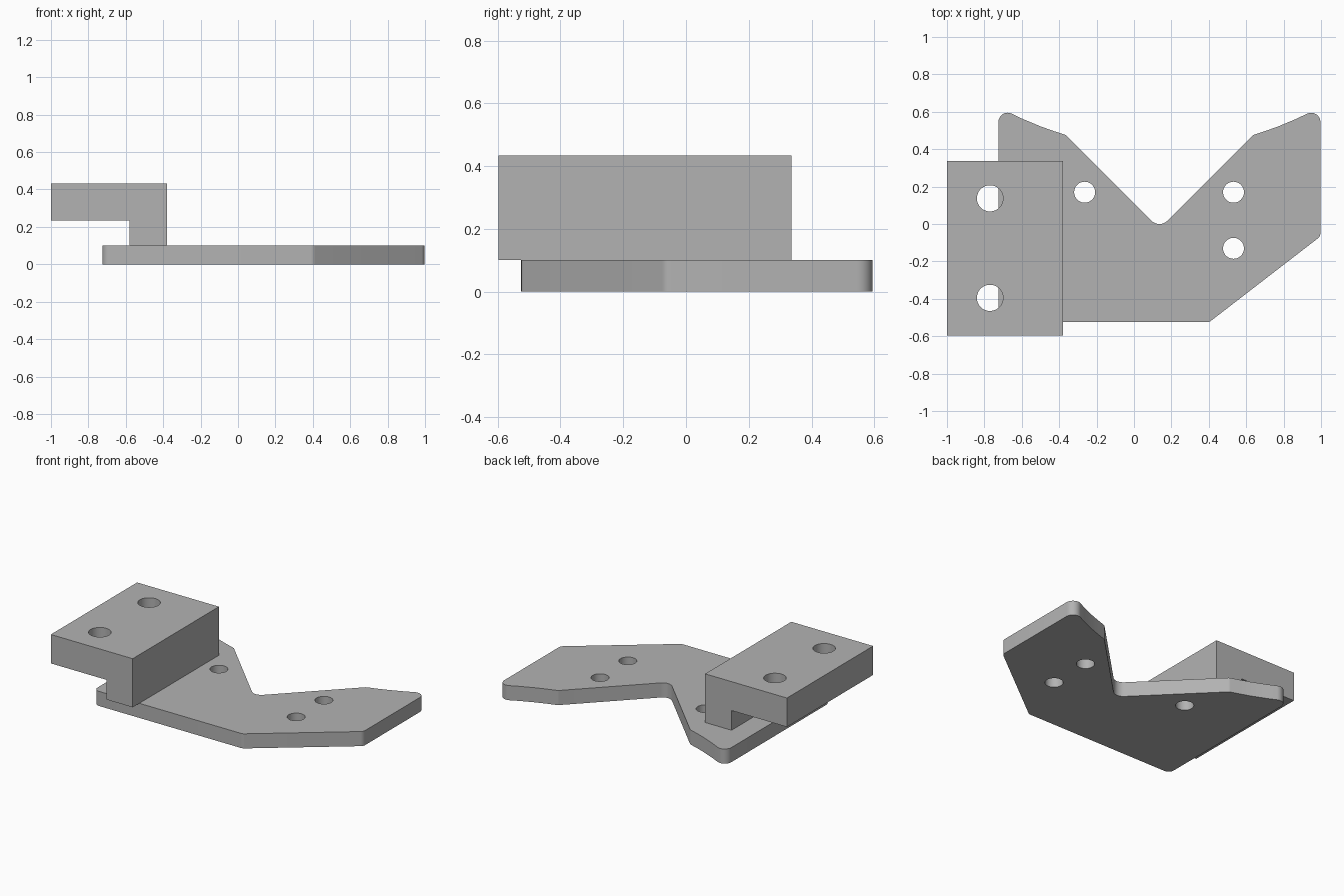
import bpy
import bmesh
import math
from mathutils import Vector

if "Cube" in bpy.data.objects:
    bpy.data.objects.remove(bpy.data.objects["Cube"], do_unlink=True)

grey = bpy.data.materials.new("plain grey")
grey.use_nodes = True
GREY = (0.45, 0.45, 0.45, 1)
grey.diffuse_color = GREY
grey.node_tree.nodes["Principled BSDF"].inputs["Base Color"].default_value = GREY


def fillet(corners, steps=8):
    """Round each (x, y, radius) corner of a closed outline."""
    out = []
    for i, (x, y, r) in enumerate(corners):
        p = Vector((x, y))
        if r == 0:
            out.append(p)
            continue
        a = (Vector(corners[i - 1][:2]) - p).normalized()
        b = (Vector(corners[(i + 1) % len(corners)][:2]) - p).normalized()
        half = a.angle(b) / 2
        centre = p + (a + b).normalized() * r / math.sin(half)
        start = p + a * r / math.tan(half) - centre
        end = p + b * r / math.tan(half) - centre
        turn = math.atan2(start.x * end.y - start.y * end.x, start.dot(end))
        for k in range(steps + 1):
            t = turn * k / steps
            c, s = math.cos(t), math.sin(t)
            out.append(centre + Vector((c * start.x - s * start.y,
                                        s * start.x + c * start.y)))
    return out


def extrude(name, points, offset):
    """Solid made by sweeping a flat outline of 3D points along offset."""
    bm = bmesh.new()
    face = bm.faces.new([bm.verts.new(p) for p in points])
    swept = bmesh.ops.extrude_face_region(bm, geom=[face])["geom"]
    bmesh.ops.translate(bm, vec=offset,
                        verts=[v for v in swept if isinstance(v, bmesh.types.BMVert)])
    bmesh.ops.recalc_face_normals(bm, faces=bm.faces)
    mesh = bpy.data.meshes.new(name)
    bm.to_mesh(mesh)
    bm.free()
    mesh.materials.append(grey)
    obj = bpy.data.objects.new(name, mesh)
    bpy.context.collection.objects.link(obj)
    return obj


def drill(obj, centres, radius):
    """Cut vertical round holes right through obj, then smooth the walls."""
    for x, y in centres:
        bpy.ops.mesh.primitive_cylinder_add(vertices=48, radius=radius, depth=2,
                                            location=(x, y, 0))
        cutter = bpy.context.object
        cutter.name = "hole_cutter"
        cutter.data.materials.append(grey)
        cutter.hide_render = True
        mod = obj.modifiers.new("hole", "BOOLEAN")
        mod.operation = "DIFFERENCE"
        mod.solver = "EXACT"
        mod.object = cutter
        bpy.ops.object.select_all(action="DESELECT")
        bpy.context.view_layer.objects.active = obj
        obj.select_set(True)
        bpy.ops.object.modifier_apply(modifier=mod.name)
        bpy.data.objects.remove(cutter, do_unlink=True)
    bpy.ops.object.shade_smooth_by_angle(angle=math.radians(30))


# Flat base plate: two mirrored ears around a rounded notch
MID = 0.136
ear = [(-0.725, 0.625, 0.05), (-0.60, 0.564, 0), (-0.50, 0.522, 0),
       (-0.43, 0.497, 0), (-0.365, 0.476, 0.03)]
mirrored = [(2 * MID - x, y, r) for x, y, r in reversed(ear)]
outline = ear + [(MID, -0.025, 0.06)] + mirrored + [
    (0.997, -0.066, 0.04), (0.402, -0.525, 0.04), (-0.725, -0.525, 0.04)]
plate = extrude("base_plate", [p.to_3d() for p in fillet(outline)], (0, 0, 0.1))
drill(plate, [(-0.264, 0.17), (0.532, 0.17), (0.532, -0.13)], 0.056)

# Overhanging mounting block with an L-shaped side profile
profile = [(-1, 0.235), (-0.58, 0.235), (-0.58, 0.1),
           (-0.38, 0.1), (-0.38, 0.433), (-1, 0.433)]
block = extrude("mounting_block", [(x, -0.597, z) for x, z in profile], (0, 0.933, 0))
drill(block, [(-0.77, 0.137), (-0.77, -0.395)], 0.07)
